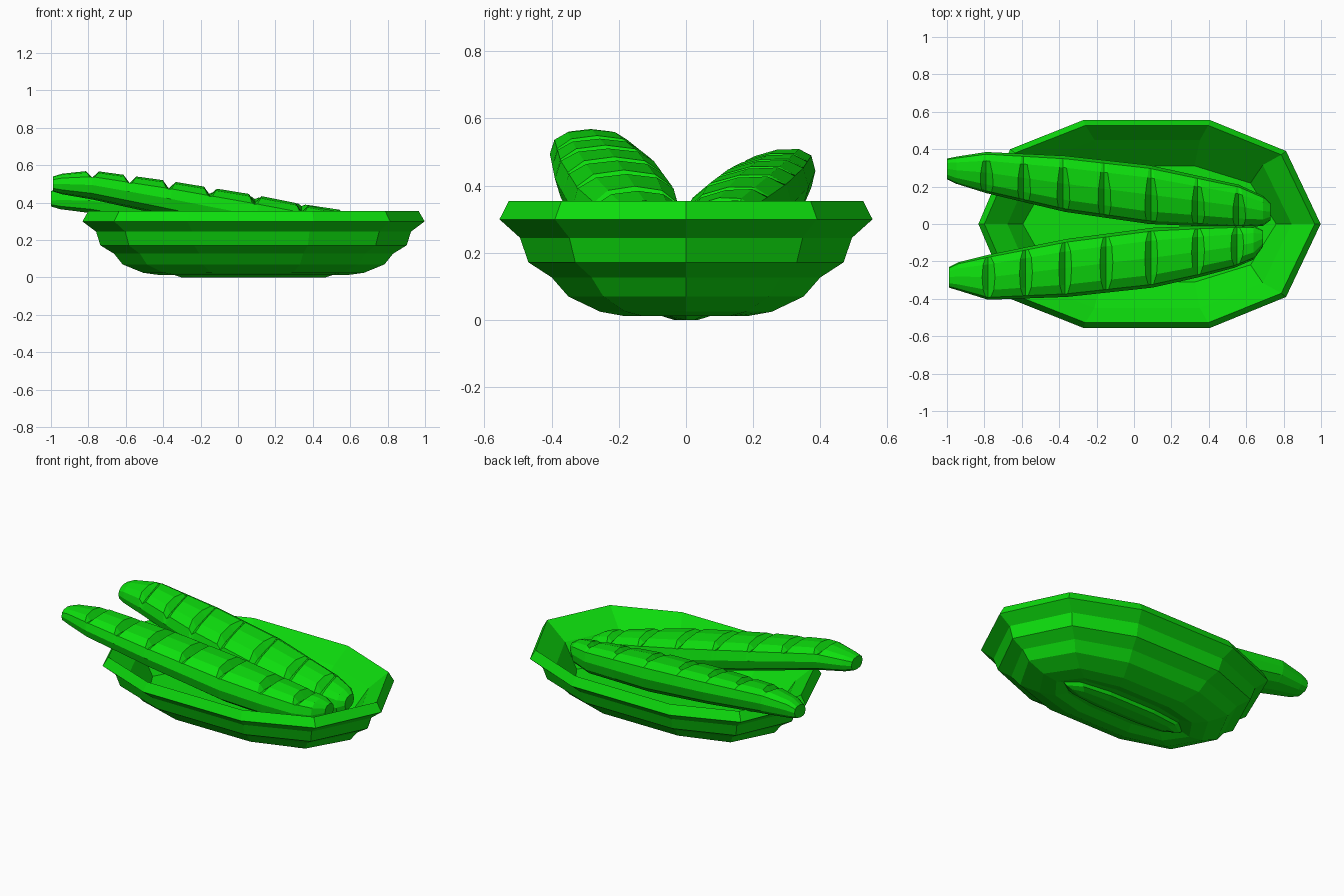
import bpy, bmesh
from math import sin, cos, pi, copysign

old = bpy.data.objects.get("Cube")
if old:
    bpy.data.objects.remove(old, do_unlink=True)

green = bpy.data.materials.new("bright_green")
green.use_nodes = True
COLOR = (0.004, 0.73, 0.004, 1)
green.diffuse_color = COLOR
green.node_tree.nodes["Principled BSDF"].inputs["Base Color"].default_value = COLOR


def loft(name, rings):
    """Skin a list of equal-length point rings and cap both ends."""
    bm = bmesh.new()
    loops = [[bm.verts.new(p) for p in ring] for ring in rings]
    n = len(loops[0])
    for a, b in zip(loops, loops[1:]):
        for i in range(n):
            j = (i + 1) % n
            bm.faces.new((a[i], a[j], b[j], b[i]))
    bm.faces.new(loops[0])
    bm.faces.new(loops[-1])
    bmesh.ops.recalc_face_normals(bm, faces=bm.faces)
    mesh = bpy.data.meshes.new(name)
    bm.to_mesh(mesh)
    bm.free()
    mesh.materials.append(green)
    obj = bpy.data.objects.new(name, mesh)
    bpy.context.collection.objects.link(obj)
    return obj


# Ten-sided basket: outline at its widest level, relative to its centre
half = [(0.915, 0), (0.73, 0.39), (0.325, 0.555), (-0.355, 0.555), (-0.745, 0.4), (-0.915, 0)]
outline = half + [(x, -y) for x, y in half[-2:0:-1]]
CX = 0.083

# Height, x scale, y scale: from the recessed underside, round the rim, to the inner floor
levels = [
    (0.03, 0.46, 0.22), (0.012, 0.54, 0.33), (0.025, 0.645, 0.46),
    (0.07, 0.765, 0.63), (0.127, 0.815, 0.72), (0.172, 0.895, 0.845),
    (0.245, 0.92, 0.89), (0.3, 1, 1), (0.355, 0.965, 0.95),
    (0.25, 0.83, 0.81), (0.1, 0.74, 0.56),
]
loft("basket", [[(CX + x * sx, y * sy, z) for x, y in outline] for z, sx, sy in levels])

# Raised keel under the basket
loft("basket_keel", [
    [(CX + x * sx, y * sy, z) for x, y in outline]
    for z, sx, sy in [(0.04, 0.5, 0.16), (0.012, 0.46, 0.13), (0.0, 0.42, 0.06)]
])

SIDES = 12


def swell(v):
    """Push a circle coordinate outwards for a boxier section."""
    return copysign(abs(v) ** 0.8, v)


def loaf(name, stations, slashes, roll, turn):
    """Tapered loaf with stations (x, y min, y max, top, height) and slashes across its crust."""
    def point(x, angle, dent):
        for s, t in zip(stations, stations[1:]):
            if x <= t[0]:
                break
        f = (x - s[0]) / (t[0] - s[0])
        low, high, top, height = (p + (q - p) * f for p, q in zip(s[1:], t[1:]))
        dy = swell(cos(angle)) * (high - low) / 2
        dz = swell(sin(angle)) * height / 2 - dent
        return (x, (low + high) / 2 + dy, top - height / 2 + dz + roll * dy)

    # Each ring is (x, slash offset, dent depth)
    cuts = [(s[0], 0, 0) for s in stations
            if all(abs(s[0] - c) > 0.07 for c in slashes)]
    for c in slashes:
        cuts += [(c - 0.012, -0.02, 0), (c, 0.0, 0.04), (c + 0.012, 0.025, 0)]
    rings = []
    for x, offset, dent in sorted(cuts):
        ring = []
        for i in range(SIDES):
            a = 2 * pi * i / SIDES
            w = max(0, (sin(a - turn) - 0.45) / 0.55)
            ring.append(point(x + offset * w, a, dent * w))
        rings.append(ring)
    return loft(name, rings)


loaf("front_loaf", [
    (-0.99, -0.34, -0.23, 0.54, 0.08), (-0.94, -0.355, -0.205, 0.555, 0.11),
    (-0.78, -0.405, -0.165, 0.572, 0.155), (-0.36, -0.39, -0.08, 0.515, 0.19),
    (0.1, -0.34, -0.02, 0.44, 0.22), (0.5, -0.25, -0.005, 0.36, 0.2),
    (0.64, -0.19, -0.01, 0.33, 0.15), (0.69, -0.12, -0.035, 0.3, 0.08),
], [-0.78, -0.58, -0.37, -0.15, 0.09, 0.34, 0.55], 0.0, 0.0)

loaf("back_loaf", [
    (-1.0, 0.24, 0.35, 0.46, 0.08), (-0.95, 0.215, 0.36, 0.485, 0.12),
    (-0.79, 0.165, 0.385, 0.51, 0.165), (-0.37, 0.065, 0.365, 0.475, 0.2),
    (0.08, 0.0, 0.315, 0.43, 0.22), (0.56, -0.02, 0.21, 0.36, 0.19),
    (0.69, -0.01, 0.15, 0.335, 0.15), (0.73, 0.02, 0.11, 0.31, 0.08),
], [-0.79, -0.59, -0.38, -0.16, 0.09, 0.34, 0.56], 0.15, 0.4)
